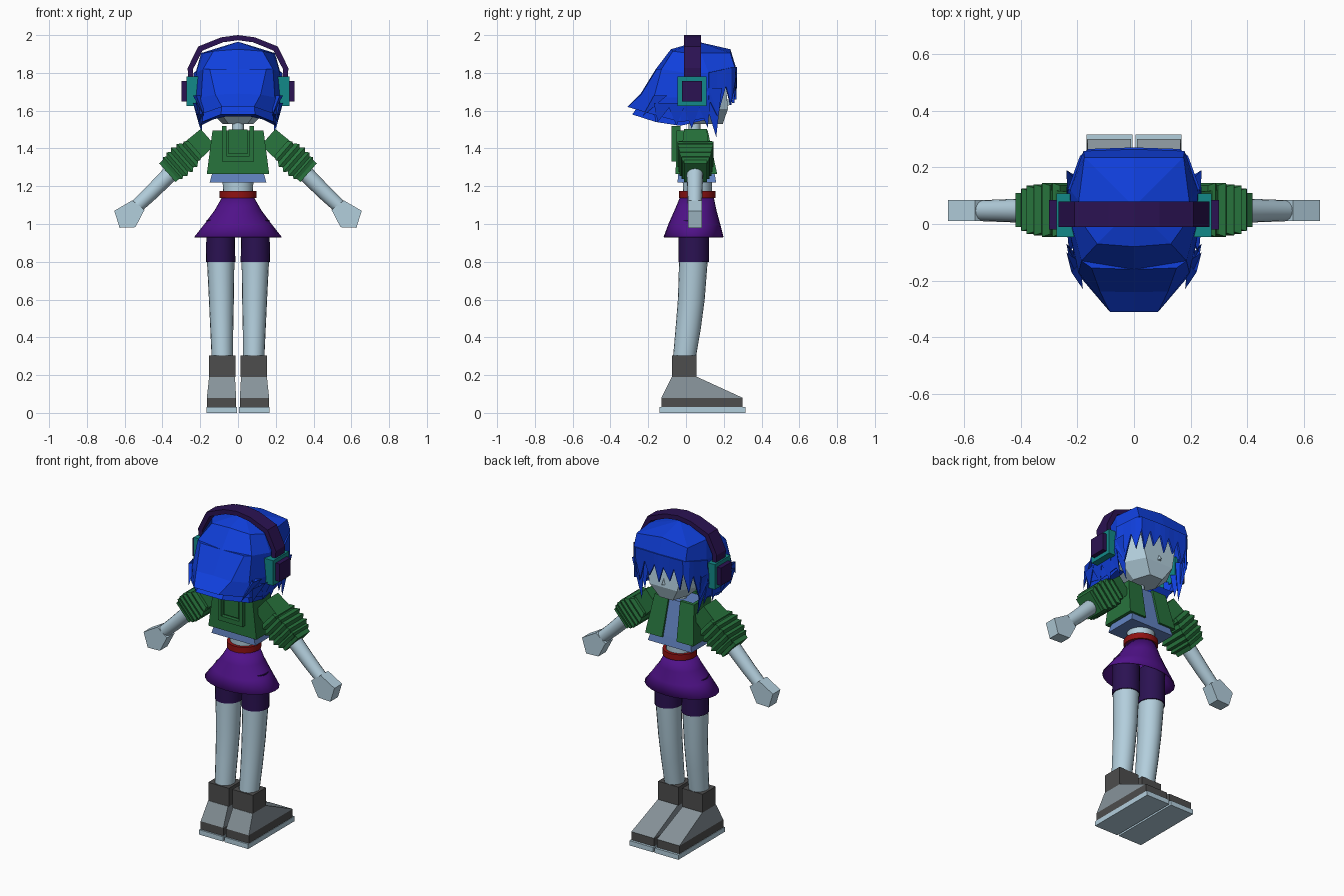
import bpy, bmesh, math
from mathutils import Vector

if "Cube" in bpy.data.objects:
    bpy.data.objects.remove(bpy.data.objects["Cube"])


def mat(name, *rgb):
    m = bpy.data.materials.new(name)
    m.diffuse_color = (*rgb, 1)
    m.use_nodes = True
    m.node_tree.nodes["Principled BSDF"].inputs["Base Color"].default_value = m.diffuse_color
    return m


SKIN = mat("pale_skin", .45, .62, .72)
SHOE = mat("shoe_grey", .24, .29, .32)
DARK = mat("dark_grey", .075, .075, .075)
GREEN = mat("jacket_green", .02, .17, .045)
HAIR = mat("hair_blue", .005, .05, .72)
PLUM = mat("dark_plum", .024, .006, .085)
PURPLE = mat("skirt_purple", .08, .006, .25)
RED = mat("belt_red", .28, .006, .006)
TEAL = mat("teal", .006, .25, .25)
SHIRT = mat("shirt_blue", .125, .23, .54)


def build(name, grids, m, caps=False, closed=True, mirror=False, smooth=False, thick=0):
    """Skin each list of equal-length rows of points into faces."""
    bm = bmesh.new()
    for rows in grids:
        vs = [[bm.verts.new(p) for p in r] for r in rows]
        n = len(rows[0])
        for a, b in zip(vs, vs[1:]):
            for i in range(n if closed else n - 1):
                j = (i + 1) % n
                bm.faces.new((a[i], a[j], b[j], b[i]))
        if caps:
            bm.faces.new(vs[0])
            bm.faces.new(vs[-1])
    bmesh.ops.remove_doubles(bm, verts=bm.verts, dist=.0005)
    bmesh.ops.recalc_face_normals(bm, faces=bm.faces)
    me = bpy.data.meshes.new(name)
    bm.to_mesh(me)
    bm.free()
    me.materials.append(m)
    ob = bpy.data.objects.new(name, me)
    bpy.context.collection.objects.link(ob)
    if smooth:
        bpy.ops.object.select_all(action='DESELECT')
        ob.select_set(True)
        bpy.context.view_layer.objects.active = ob
        bpy.ops.object.shade_smooth_by_angle(angle=math.radians(35))
    if thick:
        s = ob.modifiers.new("thickness", 'SOLIDIFY')
        s.thickness, s.offset = thick, 0
    if mirror:
        ob.modifiers.new("mirror", 'MIRROR')
    return ob


def rect(x0, x1, y0, y1, z):
    return [(x0, y0, z), (x1, y0, z), (x1, y1, z), (x0, y1, z)]


def box(name, x0, x1, y0, y1, z0, z1, m, mirror=False):
    return build(name, [[rect(x0, x1, y0, y1, z0), rect(x0, x1, y0, y1, z1)]], m, True, mirror=mirror)


def oval(cx, cy, z, rx, ry, n=20):
    return [(cx + rx * math.cos(2 * math.pi * i / n), cy + ry * math.sin(2 * math.pi * i / n), z)
            for i in range(n)]


# Shoes
box("shoe_sole", .006, .168, -.14, .315, 0, .03, SKIN, True)
box("shoe_band", .01, .165, -.13, .30, .03, .08, DARK, True)
build("shoe_upper", [[rect(.01, .165, -.13, .30, .08), rect(.016, .153, -.075, .06, .19)]],
      SHOE, True, mirror=True)
box("ankle_cuff", .012, .153, -.073, .055, .19, .303, DARK, True)

# Legs and shorts
build("leg", [[oval(.083, -.01, .28, .056, .06), oval(.086, .012, .45, .061, .067),
               oval(.088, .028, .6, .066, .071), oval(.092, .04, .82, .073, .076)]],
      SKIN, True, mirror=True, smooth=True)
build("shorts_leg", [[oval(.092, .041, .8, .078, .08), oval(.092, .041, 1.02, .074, .08)]],
      PLUM, True, mirror=True, smooth=True)

# Skirt, belt, waist
build("skirt", [[oval(0, .04, .93, .23, .157, 24), oval(0, .044, 1.0, .175, .135, 24),
                 oval(0, .05, 1.07, .123, .11, 24), oval(0, .058, 1.145, .08, .086, 24)]],
      PURPLE, smooth=True, thick=.004)
build("belt", [[oval(0, .06, 1.138, .098, .096), oval(0, .06, 1.174, .098, .096)]], RED, True, smooth=True)
build("waist", [[oval(0, .06, 1.1, .078, .075), oval(0, .06, 1.26, .082, .078)]], SKIN, True, smooth=True)

# Shirt, and the jacket open at the front
build("shirt", [[rect(-.15, .15, -.045, .16, 1.22), rect(-.135, .135, -.04, .15, 1.275),
                 rect(-.11, .11, -.03, .105, 1.485)]], SHIRT, True)


def jacket_ring(w, y0, y1, gap, z):
    t = .02
    return [(-gap, y1, z), (-w, y1, z), (-w, y0, z), (w, y0, z), (w, y1, z), (gap, y1, z),
            (gap, y1 - t, z), (w - t, y1 - t, z), (w - t, y0 + t, z),
            (-w + t, y0 + t, z), (-w + t, y1 - t, z), (-gap, y1 - t, z)]


build("jacket", [[jacket_ring(.165, -.055, .165, .05, 1.265), jacket_ring(.135, -.05, .115, .04, 1.495)]],
      GREEN, True)
box("hood_strip", .062, .085, -.077, -.03, 1.335, 1.52, GREEN, True)
box("hood_bar", -.085, .085, -.077, -.03, 1.33, 1.36, GREEN)
box("hood_panel", -.05, .05, -.066, -.03, 1.37, 1.5, GREEN)

# Sleeves with ribbed cuffs, laid along the arm
ARM0, ARM = Vector((.16, .05, 1.46)), Vector((.75, 0, -.66)).normalized()
SIDE = Vector((-ARM.z, 0, ARM.x))


def arm_rect(t, a, b):
    c = ARM0 + ARM * t
    return [c + SIDE * (a * i) + Vector((0, b * j, 0)) for i, j in ((1, 1), (1, -1), (-1, -1), (-1, 1))]


build("sleeve", [[arm_rect(0, .057, .06), arm_rect(.13, .062, .07)]], GREEN, True, mirror=True)
ribs = [(.09, .066, .095), (.125, .082, .095), (.16, .086, .09), (.195, .084, .085), (.225, .078, .075)]
build("sleeve_ribs", [[arm_rect(t, a * .78, b * .9), arm_rect(t + .022, a, b), arm_rect(t + .04, a * .78, b * .9)]
                      for t, a, b in ribs], GREEN, True, mirror=True)
build("cuff", [[arm_rect(.23, .066, .06), arm_rect(.285, .066, .06)]], GREEN, True, mirror=True)


# Forearms and hands
def arm_ring(x, z, r, n=16):
    c = Vector((x, .047, z))
    return [c + SIDE * (r * math.cos(2 * math.pi * i / n)) + Vector((0, r * math.sin(2 * math.pi * i / n), 0))
            for i in range(n)]


build("forearm", [[arm_ring(.35, 1.275, .044), arm_ring(.46, 1.165, .04), arm_ring(.54, 1.09, .037)]],
      SKIN, True, mirror=True, smooth=True)
hand = [(.495, 1.075), (.56, 1.125), (.655, 1.07), (.627, .98), (.543, .983)]
build("hand", [[[(x, y, z) for x, z in hand] for y in (.01, .084)]], SKIN, True, mirror=True)

# Neck, head and nose
build("neck", [[oval(0, .045, 1.46, .032, .032, 12), oval(0, .045, 1.58, .032, .032, 12)]],
      SKIN, True, smooth=True)


def head_ring(z, front, mid, back, yf, ym, yb):
    half = [(front, yf, z), (mid, ym, z), (back, yb, z)]
    return half + [(-x, y, zz) for x, y, zz in reversed(half)]


build("head", [[head_ring(1.53, .045, .08, .05, .195, .09, .02), head_ring(1.61, .095, .165, .11, .222, .09, -.06),
                head_ring(1.75, .125, .185, .13, .21, .08, -.11), head_ring(1.87, .11, .16, .11, .18, .07, -.06)]],
      SKIN, True)
build("nose", [[[(-.014, .216, 1.625), (.014, .216, 1.625), (0, .216, 1.665)], [(0, .24, 1.632)] * 3]], SKIN)

# Hair: half shell mirrored, from the crown down to the swept back ends
top = [(0, .06, 1.965)] * 6
crown = [(0, .235, 1.925), (.175, .235, 1.905), (.195, .08, 1.905), (.18, 0, 1.905), (.13, -.07, 1.915), (0, -.08, 1.925)]
brow = [(0, .264, 1.83), (.178, .258, 1.83), (.225, .12, 1.8), (.22, 0, 1.8), (.185, -.13, 1.82), (0, -.16, 1.82)]
low = [(.235, .12, 1.68), (.228, -.02, 1.67), (.195, -.17, 1.67), (0, -.24, 1.69)]
tips = [(.21, .11, 1.56), (.21, -.03, 1.54), (.2, -.175, 1.58), (.085, -.31, 1.62), (0, -.31, 1.62)]
low.insert(3, (.12, -.238, 1.685))
brow_back = brow[2:5] + [(.15, -.155, 1.82)] + brow[5:]
notch = [(.2, .11, 1.565), (.2, -.03, 1.55), (.185, -.165, 1.585), (.085, -.245, 1.635), (0, -.245, 1.635)]
under = [(.2, .1, 1.55), (.2, -.03, 1.52), (.19, -.16, 1.54), (.09, -.285, 1.58), (0, -.285, 1.58)]
inner = [(.12, .06, 1.58), (.12, 0, 1.57), (.11, -.06, 1.565), (.06, -.1, 1.57), (0, -.1, 1.57)]
build("hair", [[top, crown, brow], [brow_back, low, tips, notch, under, inner],
               [[brow[4], (.15, -.155, 1.82)], [brow[5], brow[5]]]], HAIR, closed=False, mirror=True)

# Zigzag fringe hanging from the brow
fringe = [(0, .262, 1.66), (.03, .262, 1.76), (.07, .255, 1.68), (.1, .258, 1.765), (.135, .25, 1.64),
          (.16, .255, 1.75), (.183, .236, 1.63), (.195, .21, 1.73), (.208, .165, 1.57), (.228, .12, 1.66)]


def brow_point(p):
    if p[0] < .178:
        return (p[0], .264 - p[0] * .034, 1.832)
    k = (.258 - p[1]) / .138
    return (.178 + .05 * min(1, max(0, k)), p[1], 1.832 - .03 * k)


build("fringe", [[[brow_point(p) for p in fringe], fringe]], HAIR, closed=False, mirror=True, thick=.012)

# Pointed locks along the sides and the nape: base y range, base z, tip
locks = [(.08, .19, 1.72, (.19, .16, 1.46)), (.05, .13, 1.66, (.2, .115, 1.51)), (-.02, .08, 1.64, (.2, .03, 1.505)),
         (-.1, 0, 1.64, (.205, -.05, 1.52)), (-.17, -.07, 1.64, (.2, -.15, 1.54)), (-.17, -.1, 1.68, (.18, -.23, 1.57))]
build("side_locks", [[[(.235 - .12 * max(0, -y0 - .05), y0, z), (.238, y1, z), (.19, (y0 + y1) / 2, z)], [tip] * 3]
                     for y0, y1, z, tip in locks], HAIR, mirror=True)

# Headphones
outer = [(.262, 1.76), (.267, 1.825), (.21, 1.94), (.09, 1.988), (0, 2.0)]
inside = [(.235, 1.76), (.238, 1.82), (.188, 1.918), (.08, 1.962), (0, 1.973)]
build("headband", [[[(xo, -.01, zo), (xo, .08, zo), (xi, .08, zi), (xi, -.01, zi)]
                    for (xo, zo), (xi, zi) in zip(outer, inside)]], PLUM, mirror=True)
box("ear_pad", .21, .273, -.045, .108, 1.625, 1.78, TEAL, True)
box("ear_cap", .27, .3, -.02, .085, 1.648, 1.757, PLUM, True)
